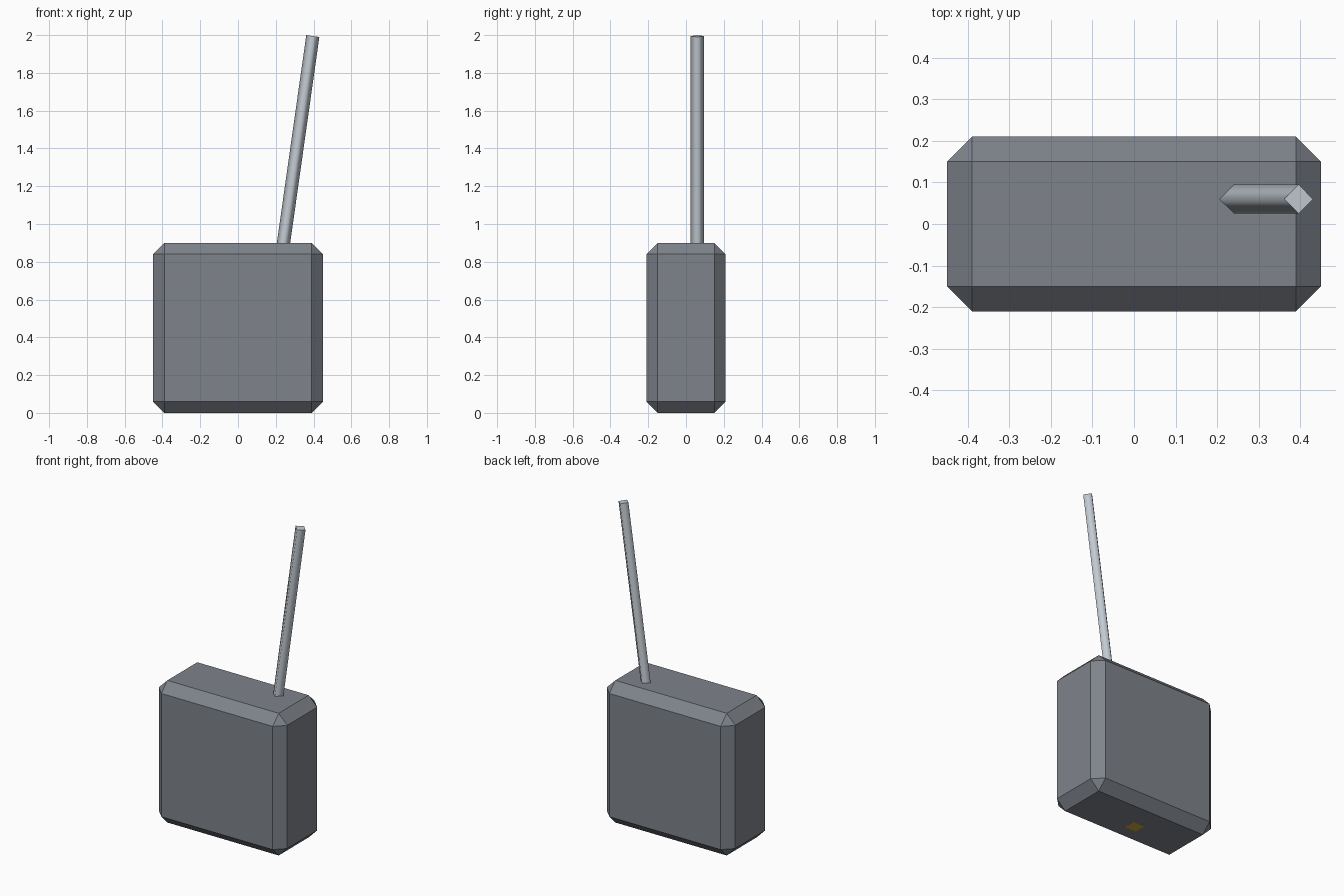
import bpy, bmesh
from mathutils import Vector, Matrix

if "Cube" in bpy.data.objects:
    bpy.data.objects.remove(bpy.data.objects["Cube"])


def make_object(name, bm, color):
    mesh = bpy.data.meshes.new(name)
    bm.to_mesh(mesh)
    bm.free()
    mat = bpy.data.materials.new(name + "_paint")
    mat.diffuse_color = (*color, 1)
    mat.use_nodes = True
    mat.node_tree.nodes["Principled BSDF"].inputs["Base Color"].default_value = mat.diffuse_color
    mesh.materials.append(mat)
    obj = bpy.data.objects.new(name, mesh)
    bpy.context.collection.objects.link(obj)
    return obj


def box(name, size, center, color, chamfer=0.0):
    bm = bmesh.new()
    bmesh.ops.create_cube(bm, size=1, matrix=Matrix.Translation(center) @ Matrix.Diagonal((*size, 1)))
    if chamfer:
        bmesh.ops.bevel(bm, geom=bm.edges[:], offset=chamfer, offset_type='OFFSET',
                        segments=1, affect='EDGES')
    return make_object(name, bm, color)


def rod(name, start, end, radius, sides, color):
    start, end = Vector(start), Vector(end)
    axis = end - start
    bm = bmesh.new()
    bmesh.ops.create_cone(bm, cap_ends=True, segments=sides, radius1=radius,
                          radius2=radius, depth=axis.length)
    # smooth sides, flat end caps
    for f in bm.faces:
        f.smooth = abs(f.normal.z) < 0.5
    turn = Vector((0, 0, 1)).rotation_difference(axis).to_matrix().to_4x4()
    bmesh.ops.transform(bm, matrix=Matrix.Translation((start + end) / 2) @ turn, verts=bm.verts)
    return make_object(name, bm, color)


# chamfered dark slate case
box("case", (0.90, 0.42, 0.90), (0, 0, 0.45), (0.21, 0.23, 0.26), 0.06)

# tilted four-sided steel antenna, root sunk into the case
rod("antenna", (0.234, 0.06, 0.85), (0.396, 0.06, 1.995), 0.035, 4, (0.55, 0.60, 0.65))

# small coloured plug flush with the underside
box("base_plug", (0.08, 0.08, 0.04), (-0.03, -0.03, 0.0195), (0.6, 0.38, 0.05))
